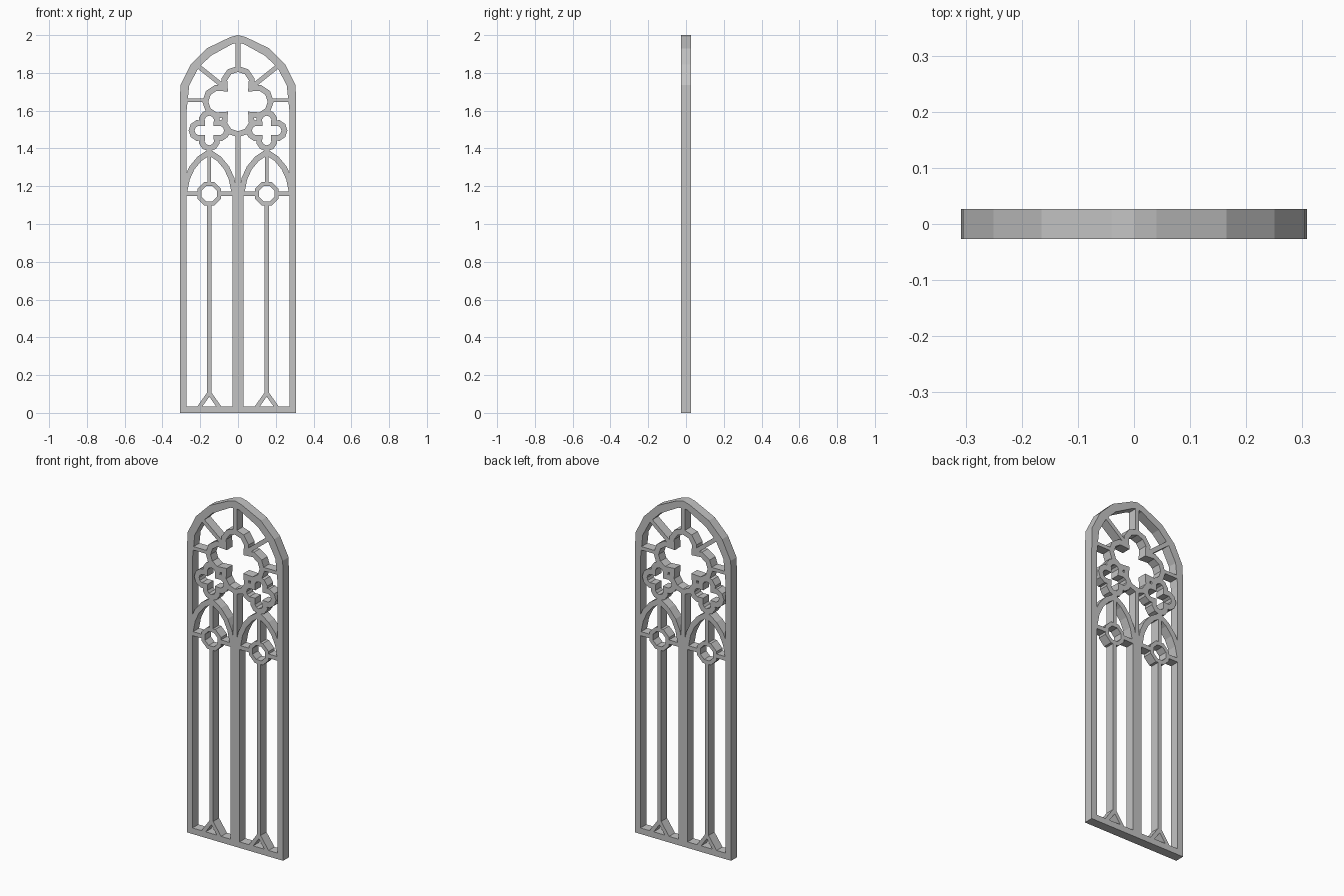
import bpy, bmesh, math
from mathutils import Vector

cube = bpy.data.objects.get("Cube")
if cube:
    bpy.data.objects.remove(cube)

stone = bpy.data.materials.new("light_grey_stone")
stone.use_nodes = True
COLOUR = (0.55, 0.55, 0.55, 1)
stone.diffuse_color = COLOUR
stone.node_tree.nodes["Principled BSDF"].inputs["Base Color"].default_value = COLOUR

HALF = 0.027          # half of the slab depth
BAR = 0.024           # width of thin bars
CX = 0.152            # centre of each side light


def band(name, outer, inner, closed):
    """Solid strip between two matching outlines in the xz plane."""
    bm = bmesh.new()
    rows = []
    for o, i in zip(outer, inner):
        rows.append([bm.verts.new((p[0], y, p[1]))
                     for p, y in ((o, -HALF), (i, -HALF), (i, HALF), (o, HALF))])
    n = len(rows)
    for k in range(n if closed else n - 1):
        a, b = rows[k], rows[(k + 1) % n]
        for s in range(4):
            t = (s + 1) % 4
            bm.faces.new((a[s], a[t], b[t], b[s]))
    if not closed:
        bm.faces.new(rows[0])
        bm.faces.new(rows[-1])
    bmesh.ops.recalc_face_normals(bm, faces=bm.faces)
    mesh = bpy.data.meshes.new(name)
    bm.to_mesh(mesh)
    bm.free()
    mesh.materials.append(stone)
    obj = bpy.data.objects.new(name, mesh)
    bpy.context.collection.objects.link(obj)
    return obj


def stroke(name, path, width=BAR, closed=False):
    """Mitred strip of constant width along a path."""
    pts = [Vector(p) for p in path]
    n = len(pts)
    outer, inner = [], []
    for k, p in enumerate(pts):
        d0 = p - pts[k - 1] if closed or k > 0 else pts[1] - p
        d1 = pts[(k + 1) % n] - p if closed or k < n - 1 else d0
        n0 = Vector((-d0.y, d0.x)).normalized()
        n1 = Vector((-d1.y, d1.x)).normalized()
        m = (n0 + n1) / max(1 + n0.dot(n1), 0.6) * width / 2
        outer.append(p + m)
        inner.append(p - m)
    return band(name, outer, inner, closed)


def quatrefoil(x, z, d, r, steps=6):
    """Outline of four round lobes meeting in cusps."""
    c = (d + math.sqrt(2 * r * r - d * d)) / 2
    reach = math.atan2(c, c - d)
    path = []
    for lobe in range(4):
        turn = lobe * math.pi / 2
        for k in range(steps):
            a = turn - reach + 2 * reach * k / steps
            path.append((x + d * math.cos(turn) + r * math.cos(a),
                         z + d * math.sin(turn) + r * math.sin(a)))
    return path


def mirrored(half):
    return half + [(-x, z) for x, z in reversed(half) if x != 0]


# Outer frame with pointed head and sill
outer = [(-0.308, 0), (-0.308, 1.6), (-0.305, 1.735), (-0.25, 1.845),
         (-0.165, 1.93), (-0.04, 1.99), (0, 2.0)]
inner = [(-0.272, 0.035), (-0.272, 1.6), (-0.258, 1.735), (-0.21, 1.825),
         (-0.145, 1.89), (-0.03, 1.953), (0, 1.96)]
band("frame", mirrored(outer), mirrored(inner), True)

# Centre mullion, its thin upper part and the top spoke
stroke("centre_mullion", [(0, 0.02), (0, 1.19)], 0.058)
stroke("upper_mullion", [(0, 1.17), (0, 1.475)])
stroke("top_spoke", [(0, 1.82), (0, 1.97)])

# Large central foil
stroke("large_foil", quatrefoil(0, 1.648, 0.098, 0.075), 0.03, True)

for side, s in (("left", 1), ("right", -1)):
    cx = s * CX
    # Small foil
    stroke(side + "_small_foil", quatrefoil(cx, 1.495, 0.053, 0.041), 0.03, True)
    # Pointed arch
    rise = [(0.132, 1.17), (0.118, 1.24), (0.092, 1.297), (0.052, 1.345), (0, 1.38)]
    arch = [(cx - x, z) for x, z in rise] + [(cx + x, z) for x, z in rise[-2::-1]]
    stroke(side + "_arch", arch, 0.03)
    # Eight-sided ring with its four bars
    ring = [(cx + 0.056 * math.cos(a), 1.16 + 0.056 * math.sin(a))
            for a in [math.radians(22.5 + 45 * k) for k in range(8)]]
    stroke(side + "_ring", ring, 0.022, True)
    for name, e in (("outer", s), ("inner", -s)):
        stroke(f"{side}_{name}_crossbar",
               [(cx + e * 0.05, 1.16), (cx + e * 0.13, 1.16)])
        # Splayed foot of the slim mullion
        stroke(f"{side}_{name}_foot",
               [(cx, 0.105), (cx + e * 0.06, 0.02)], 0.022)
    stroke(side + "_slim_mullion", [(cx, 0.09), (cx, 1.112)], 0.023)
    stroke(side + "_arch_bar", [(cx, 1.208), (cx, 1.4)], 0.02)
    # Spokes from the large foil to the frame
    stroke(side + "_diagonal_spoke", [(s * 0.085, 1.735), (s * 0.21, 1.835)])
    stroke(side + "_level_spoke", [(s * 0.17, 1.655), (s * 0.28, 1.655)], 0.02)
